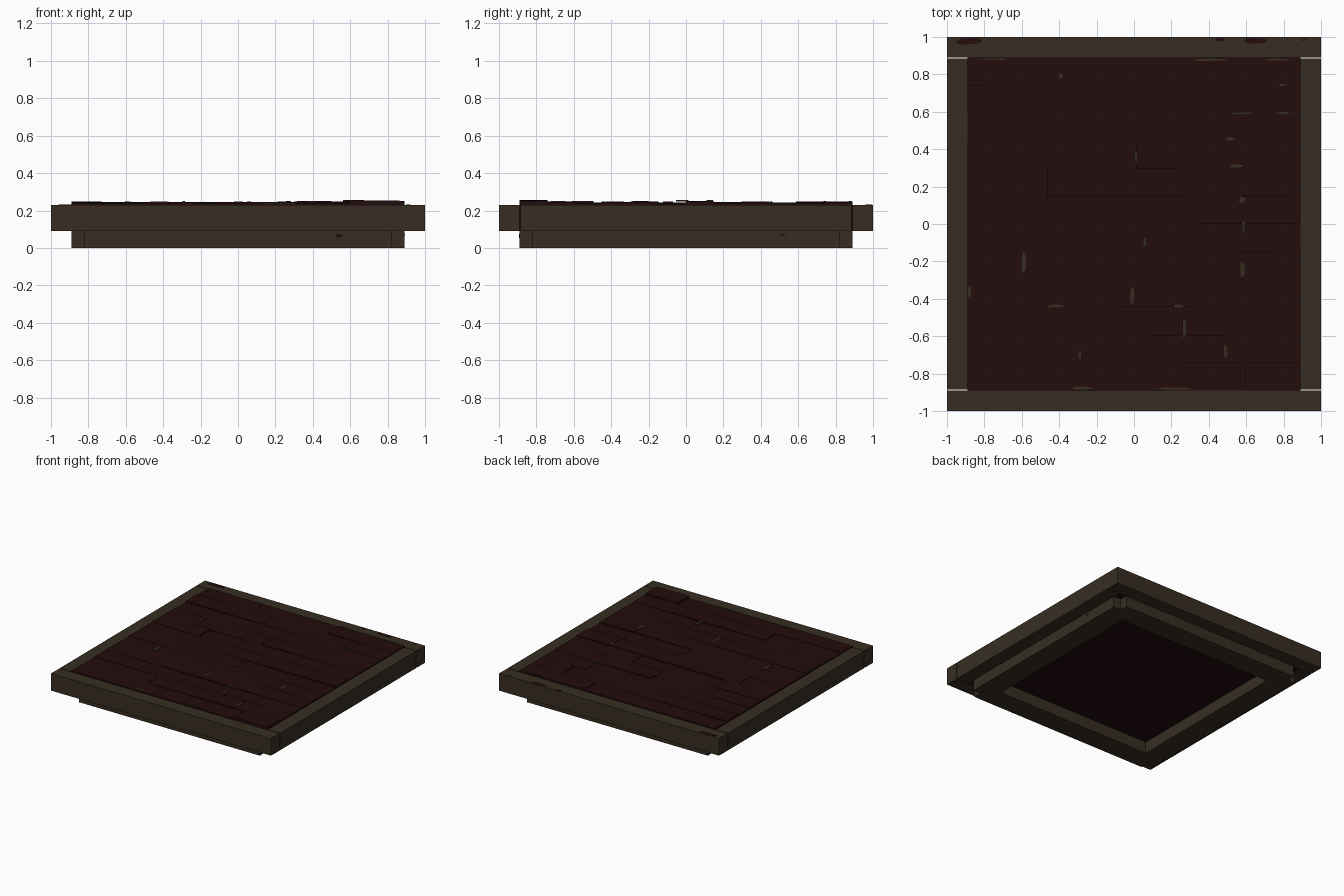
import bpy, bmesh, random

if "Cube" in bpy.data.objects:
    bpy.data.objects.remove(bpy.data.objects["Cube"])

random.seed(4)


def material(name, col):
    m = bpy.data.materials.new(name)
    m.diffuse_color = (*col, 1)
    m.use_nodes = True
    m.node_tree.nodes["Principled BSDF"].inputs["Base Color"].default_value = m.diffuse_color
    return m


BROWN = material("weathered brown", (0.038, 0.027, 0.016))
RED = material("dark red wood", (0.0175, 0.0038, 0.0038))


def finish(name, bm, mat):
    bmesh.ops.recalc_face_normals(bm, faces=bm.faces)
    me = bpy.data.meshes.new(name)
    bm.to_mesh(me)
    bm.free()
    me.materials.append(mat)
    ob = bpy.data.objects.new(name, me)
    bpy.context.collection.objects.link(ob)
    return ob


def box(name, x0, x1, y0, y1, z0, z1, mat, tilt=0.0):
    """Box whose top may slope along x by +-tilt."""
    bm = bmesh.new()
    bmesh.ops.create_cube(bm, size=1)
    for v in bm.verts:
        top = v.co.z > 0
        right = v.co.x > 0
        v.co = (x1 if right else x0, y1 if v.co.y > 0 else y0,
                (z1 + (tilt if right else -tilt)) if top else z0)
    return finish(name, bm, mat)


def chip(name, centre, u, v, normal, mat):
    """Thin ragged plate: u and v are half-extent vectors, normal is its thickness."""
    bm = bmesh.new()
    shape = [(-1, -.3), (-.6, -1), (.5, -.8), (1, -.4), (.8, .7), (.1, .9), (-.7, .8)]
    pts = []
    for a, b in shape:
        a *= random.uniform(.8, 1)
        b *= random.uniform(.6, 1)
        pts.append([centre[i] + a * u[i] + b * v[i] for i in range(3)])
    f = bm.faces.new([bm.verts.new(p) for p in pts])
    ext = bmesh.ops.extrude_face_region(bm, geom=[f])
    bmesh.ops.translate(bm, vec=normal,
                        verts=[e for e in ext["geom"] if isinstance(e, bmesh.types.BMVert)])
    return finish(name, bm, mat)


# Outer frame: full-length front and back rails, side rails between them
for s, a, b in ((-1, "front", "left"), (1, "back", "right")):
    lo, hi = sorted((s * 0.89, s * 1.0))
    box(a + "_rail", -1, 1, lo, hi, 0.09, 0.23, BROWN)
    box(b + "_rail", lo, hi, -0.885, 0.885, 0.09, 0.23, BROWN)

# Lower support ring with notched corners
for s, a, b in ((-1, "front", "left"), (1, "back", "right")):
    lo, hi = sorted((s * 0.71, s * 0.89))
    box(a + "_support", -0.82, 0.82, lo, hi, 0, 0.1, BROWN)
    box(b + "_support", lo, hi, -0.82, 0.82, 0, 0.1, BROWN)

# Floor base under the planks
box("floor_base", -0.89, 0.89, -0.89, 0.89, 0.095, 0.225, RED)

# Twelve rows of planks, joints listed from the front row to the back row
joints = [(.595,), (-.3, .49), (-.59, .27), (-.01,), (-.59, .58), (.06,),
          (-.58, .58), (-.46, .29), (-.59, .01), (-.39, .5), (-.2, .6), (-.39, .3)]
special = {(0, 1): .254, (5, 0): .243, (7, 1): .236, (6, 2): .25, (5, 1): .238}
step = 1.78 / 12
planks = []
for r, row in enumerate(joints):
    xs = (-.89,) + row + (.89,)
    for i in range(len(xs) - 1):
        z = special.get((r, i), random.uniform(.237, .246))
        y0 = -.89 + r * step
        dims = (xs[i], xs[i + 1], y0, y0 + step)
        planks.append((dims, z))
        box(f"plank_{r}_{i}", *dims, 0.2, z, RED, random.uniform(-.003, .003))


def top_at(x, y, w, h):
    return max(z + .003 for (x0, x1, y0, y1), z in planks
               if x - w < x1 and x + w > x0 and y - h < y1 and y + h > y0)


# Worn brown chips along the plank edges: x, y, half width, half depth
worn = [(-.59, -.21, .017, .07), (.58, -.24, .015, .05), (-.88, -.36, .01, .05),
        (-.01, -.38, .012, .06), (-.42, -.44, .06, .012), (.24, -.44, .03, .012),
        (.27, -.55, .014, .07), (-.29, -.7, .008, .03), (.49, -.68, .01, .05),
        (-.28, -.877, .06, .012), (.22, -.88, .1, .009), (.06, -.1, .012, .035),
        (.58, .13, .02, .02), (.585, -.02, .01, .04), (.01, .36, .008, .05),
        (.55, .31, .04, .01), (.51, .455, .03, .01), (.57, .594, .07, .007),
        (.8, .594, .035, .008), (.8, .742, .03, .008), (-.39, .79, .012, .02),
        (.4, .878, .1, .008), (.77, .878, .07, .008), (-.75, .881, .08, .006)]
for n, (x, y, w, h) in enumerate(worn):
    chip(f"worn_chip_{n}", (x, y, top_at(x, y, w, h) - .004), (w, 0, 0), (0, h, 0),
         (0, 0, .006), BROWN)

# Red stains on the back rail and on the supports
for n, (x, y, w, h) in enumerate([(-.88, .978, .08, .02), (.46, .985, .025, .012),
                                  (.65, .98, .07, .02), (.91, .985, .012, .008)]):
    chip(f"rail_stain_{n}", (x, y, .228), (w, 0, 0), (0, h, 0), (0, 0, .004), RED)
chip("front_support_stain", (.54, -.888, .065), (.022, 0, 0), (0, 0, .012), (0, -.004, 0), RED)
chip("right_support_stain", (.888, .515, .07), (0, .02, 0), (0, 0, .006), (.004, 0, 0), RED)
